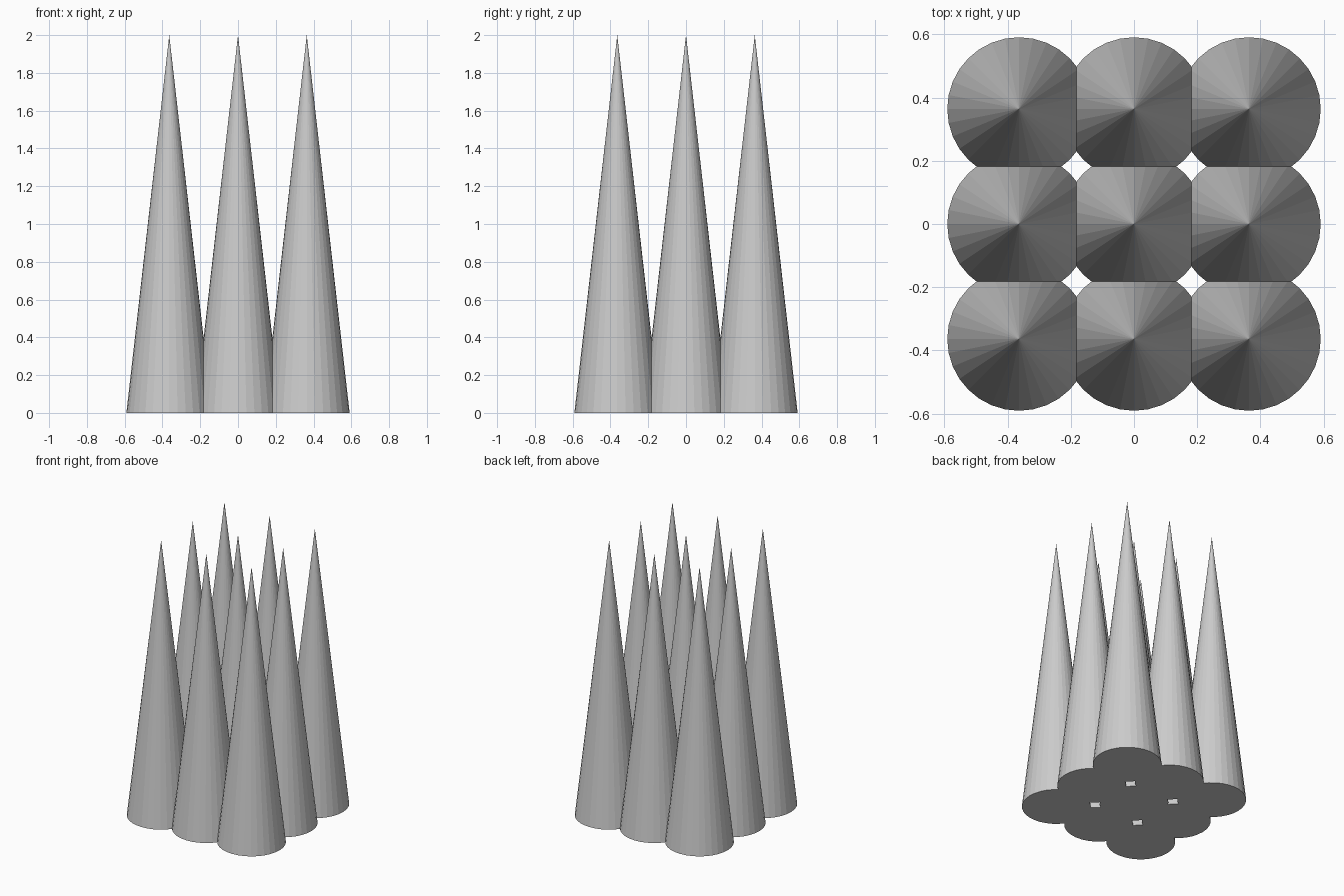
import bpy, bmesh
from mathutils import Matrix, Vector

if "Cube" in bpy.data.objects:
    bpy.data.objects.remove(bpy.data.objects["Cube"])

RADIUS, HEIGHT, PITCH, SIDES = 0.227, 2.0, 0.364, 32
AXES = (Vector((1, 0, 0)), Vector((0, 1, 0)))


def add_spike(target, col, row):
    """One cone, trimmed where it meets its neighbours so the grid forms one skin."""
    bm = bmesh.new()
    centre = Vector((col * PITCH, row * PITCH, HEIGHT / 2))
    bmesh.ops.create_cone(bm, cap_ends=True, segments=SIDES, radius1=RADIUS,
                          radius2=0, depth=HEIGHT, matrix=Matrix.Translation(centre))
    bmesh.ops.remove_doubles(bm, verts=bm.verts, dist=1e-5)
    for axis, index in zip(AXES, (col, row)):
        for side in (-1, 1):
            if abs(index + side) <= 1:
                bmesh.ops.bisect_plane(
                    bm, geom=bm.verts[:] + bm.edges[:] + bm.faces[:], dist=1e-6,
                    plane_co=centre + axis * side * PITCH / 2,
                    plane_no=axis * side, clear_outer=True)
    part = bpy.data.meshes.new("spike_part")
    bm.to_mesh(part)
    bm.free()
    target.from_mesh(part)
    bpy.data.meshes.remove(part)


# Three by three grid of merged spikes
grid = bmesh.new()
for col in (-1, 0, 1):
    for row in (-1, 0, 1):
        add_spike(grid, col, row)
bmesh.ops.remove_doubles(grid, verts=grid.verts, dist=1e-4)

mesh = bpy.data.meshes.new("spike_grid")
grid.to_mesh(mesh)
grid.free()
bpy.context.collection.objects.link(bpy.data.objects.new("spike_grid", mesh))
